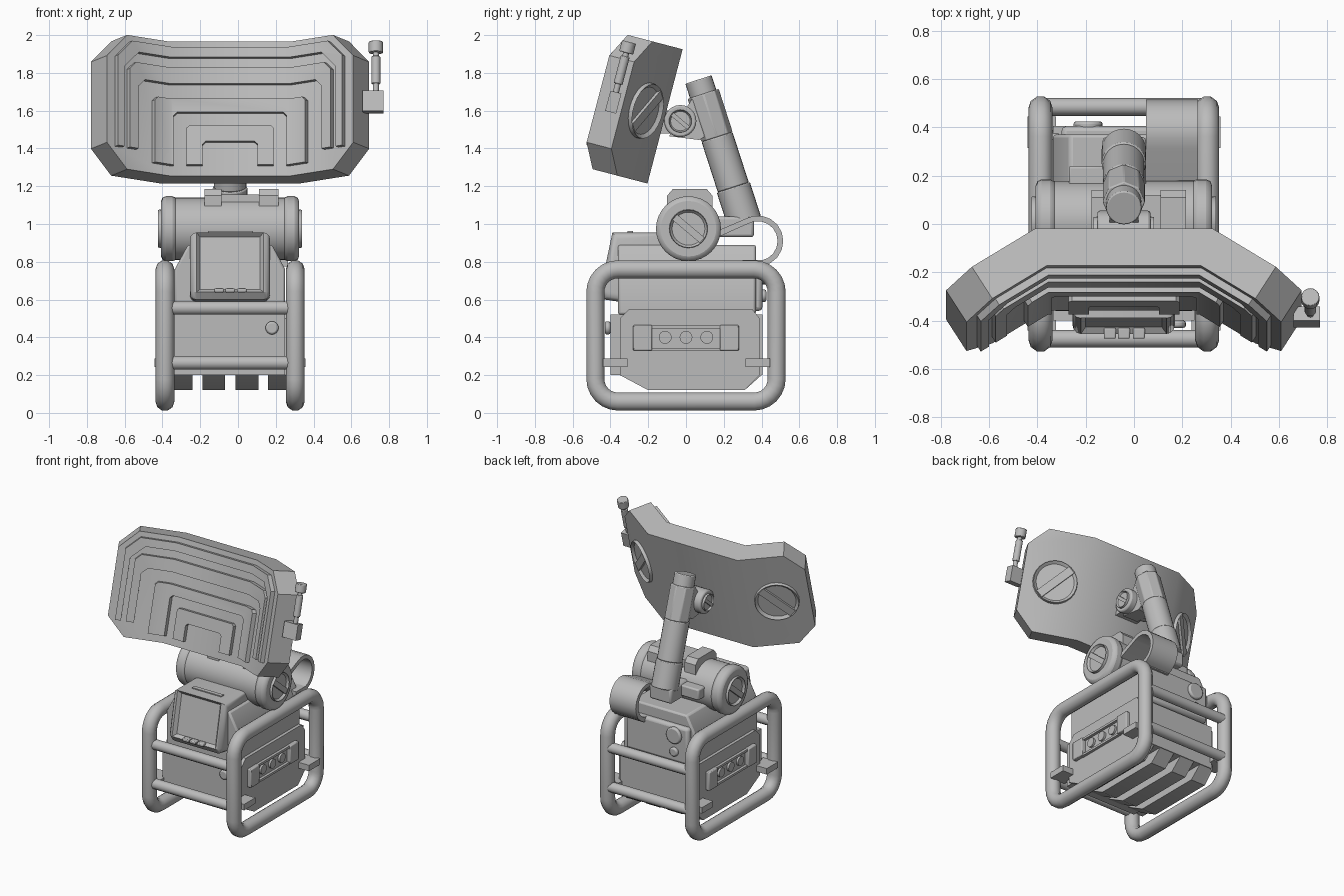
import bpy, bmesh, math
from mathutils import Vector, Matrix

if "Cube" in bpy.data.objects:
    bpy.data.objects.remove(bpy.data.objects["Cube"])

GREY = (0.5, 0.5, 0.5, 1)
mat = bpy.data.materials.new("plain_grey")
mat.use_nodes = True
mat.diffuse_color = GREY
mat.node_tree.nodes["Principled BSDF"].inputs["Base Color"].default_value = GREY
made = []
XC = -0.042  # centre line of the machine


def finish(name, bm, bevel=0):
    bmesh.ops.recalc_face_normals(bm, faces=bm.faces)
    me = bpy.data.meshes.new(name)
    bm.to_mesh(me)
    bm.free()
    me.materials.append(mat)
    ob = bpy.data.objects.new(name, me)
    bpy.context.collection.objects.link(ob)
    if bevel:
        m = ob.modifiers.new("bevel", "BEVEL")
        m.width, m.segments, m.limit_method = bevel, 2, "ANGLE"
    made.append(ob)
    return ob


def along_x(u, v, w):
    return (w, u, v)


def along_y(u, v, w):
    return (u, w, v)


def prism_mesh(pts, w0, w1, place, cuts=()):
    bm = bmesh.new()
    low = [bm.verts.new((u, v, w0)) for u, v in pts]
    high = [bm.verts.new((u, v, w1)) for u, v in pts]
    bm.faces.new(low)
    bm.faces.new(high)
    for i in range(len(pts)):
        j = (i + 1) % len(pts)
        bm.faces.new((low[i], low[j], high[j], high[i]))
    for c in cuts:
        bmesh.ops.bisect_plane(bm, geom=bm.verts[:] + bm.edges[:] + bm.faces[:],
                               plane_co=(c, 0, 0), plane_no=(1, 0, 0))
    for v in bm.verts:
        v.co = place(*v.co)
    return bm


def prism(name, pts, w0, w1, place=along_x, cuts=(), bevel=0):
    return finish(name, prism_mesh(pts, w0, w1, place, cuts), bevel)


def box(name, x, y, z, bevel=0):
    return prism(name, [(y[0], z[0]), (y[1], z[0]), (y[1], z[1]), (y[0], z[1])], x[0], x[1], bevel=bevel)


def axis_matrix(p, d):
    return Matrix.Translation(p) @ Vector(d).to_track_quat("Z", "Y").to_matrix().to_4x4()


def rod(name, p0, p1, r, seg=24, bevel=0, r2=None):
    p0, p1 = Vector(p0), Vector(p1)
    bm = bmesh.new()
    bmesh.ops.create_cone(bm, cap_ends=True, segments=seg, radius1=r, radius2=r if r2 is None else r2,
                          depth=(p1 - p0).length, matrix=axis_matrix((p0 + p1) / 2, p1 - p0))
    return finish(name, bm, bevel)


def slotted_knob(name, p, d, r, h, turn=0.7):
    # dished disc with a raised bar across it
    bm = bmesh.new()
    bmesh.ops.create_cone(bm, cap_ends=True, segments=24, radius1=r, radius2=r * 0.95, depth=2 * h)
    top = max(bm.faces, key=lambda f: f.calc_center_median().z)
    bmesh.ops.inset_region(bm, faces=[top], thickness=r * 0.12, depth=-h * 0.8)
    bmesh.ops.create_cube(bm, size=1, matrix=Matrix.Rotation(turn, 4, "Z") @
                          Matrix.Diagonal((r * 1.8, r * 0.36, h * 1.9, 1)))
    bm.transform(axis_matrix(p, d))
    return finish(name, bm)


def tube(name, pts, r, cyclic=False):
    cu = bpy.data.curves.new(name, "CURVE")
    cu.dimensions, cu.bevel_depth, cu.bevel_resolution = "3D", r, 3
    cu.use_fill_caps = True
    sp = cu.splines.new("POLY")
    sp.points.add(len(pts) - 1)
    for q, p in zip(sp.points, pts):
        q.co = (*p, 1)
    sp.use_cyclic_u = cyclic
    cu.materials.append(mat)
    bpy.context.collection.objects.link(bpy.data.objects.new(name, cu))


# roll cage: two rounded side loops joined by cross bars
for side, x in (("right", -0.387), ("left", 0.303)):
    loop = []
    for k, (sy, sz) in enumerate(((1, 1), (-1, 1), (-1, -1), (1, -1))):
        for i in range(7):
            a = math.radians(90 * k + 15 * i)
            loop.append((x, sy * 0.36 + 0.12 * math.cos(a), 0.41 + sz * 0.23 + 0.12 * math.sin(a)))
    tube(side + "_cage_loop", loop, 0.05, True)
for y in (-0.475, 0.485):
    for z in (0.265, 0.555):
        tube("cross_bar", [(-0.38, y, z), (0.30, y, z)], 0.037)

# engine body, ribs below, side plates
box("lower_body", (-0.335, 0.25), (-0.4, 0.405), (0.2, 0.52))
prism("upper_body", [(-0.335, 0.52), (0.25, 0.52), (0.25, 0.76), (0.18, 0.89), (-0.265, 0.89), (-0.335, 0.76)],
      -0.36, 0.37, along_y, bevel=0.012)
box("rear_cover", (-0.3, 0.21), (0.3, 0.405), (0.54, 0.81), 0.02)
for a, b in ((-0.335, -0.24), (-0.187, -0.07), (-0.013, 0.108), (0.16, 0.25)):
    prism("belly_rib", [(-0.35, 0.23), (-0.35, 0.2), (-0.2, 0.12), (0.31, 0.12), (0.4, 0.2), (0.4, 0.23)], a, b)
plate = [(-0.35, 0.5), (-0.3, 0.55), (0.35, 0.55), (0.39, 0.5), (0.39, 0.2), (0.31, 0.12), (-0.2, 0.12), (-0.35, 0.2)]
for s in (-1, 1):
    def xs(a, b):
        return tuple(sorted((XC + s * a, XC + s * b)))
    prism("side_plate", plate, *xs(0.27, 0.315))
    for y in (-0.23, 0.23):
        box("panel_end", xs(0.31, 0.345), (y - 0.05, y + 0.05), (0.33, 0.465), 0.006)
    for z in (0.335, 0.455):
        box("panel_rail", xs(0.31, 0.335), (-0.2, 0.2), (z - 0.008, z + 0.008))
    for y in (-0.11, 0, 0.11):
        rod("panel_button", (XC + s * 0.31, y, 0.4), (XC + s * 0.33, y, 0.4), 0.034, 16)
    for y in (-0.375, 0.38):
        box("cage_clip", xs(0.28, 0.40), (y - 0.065, y + 0.065), (0.243, 0.287))
rod("front_knob", (0.18, -0.4, 0.45), (0.18, -0.43, 0.45), 0.035, 16, 0.01)
rod("rear_knob_large", (-0.19, 0.39, 0.74), (-0.19, 0.425, 0.74), 0.06, 20, 0.01)
rod("rear_knob_small", (-0.19, 0.39, 0.62), (-0.19, 0.425, 0.62), 0.033, 16, 0.01)

# screen housing with sunken display
bm = prism_mesh([(-0.39, 0.955), (-0.455, 0.64), (-0.43, 0.6), (-0.1, 0.55), (-0.1, 0.955)], -0.255, 0.17, along_x)
bmesh.ops.recalc_face_normals(bm, faces=bm.faces)
sides = [e for e in bm.edges if abs(e.verts[0].co.x - e.verts[1].co.x) < 0.01]
bmesh.ops.bevel(bm, geom=sides, offset=0.035, segments=3, affect="EDGES", profile=0.5)
face = max((f for f in bm.faces if f.normal.y < -0.9), key=lambda f: f.calc_area())
bmesh.ops.inset_region(bm, faces=[face], thickness=0.028, depth=-0.025)
finish("screen_housing", bm)
for x in (-0.1, -0.042, 0.02):
    box("screen_button", (x - 0.025, x + 0.025), (-0.475, -0.43), (0.638, 0.66), 0.006)
box("housing_vent", (-0.16, 0.08), (-0.31, -0.28), (0.95, 0.962))

# horizontal drum with slotted ends
DY, DZ = 0.013, 0.975
rod("drum", (-0.33, DY, DZ), (0.25, DY, DZ), 0.165, 32)
for s in (-1, 1):
    rod("drum_cap", (XC + s * 0.28, DY, DZ), (XC + s * 0.365, DY, DZ), 0.172, 32, 0.025)
    slotted_knob("drum_knob", (XC + s * 0.362, DY, DZ), (s, 0, 0), 0.105, 0.02, -0.7)
saddle = [(-0.1, 1.06), (-0.1, 1.15), (-0.07, 1.185), (0.11, 1.185), (0.14, 1.15), (0.14, 1.06)]
for a, b in ((-0.177, -0.087), (0.11, 0.215)):
    prism("drum_saddle", saddle, a, b)
box("saddle_bridge", (-0.1, 0.12), (-0.07, 0.12), (1.08, 1.155))
box("arm_foot", (-0.13, 0.05), (0.1, 0.36), (0.93, 1.04), 0.015)
box("foot_link", (-0.27, -0.12), (0.14, 0.24), (0.95, 1.03), 0.01)

# curled strap behind the drum
arc = [(0.38 + 0.135 * math.cos(math.radians(a)), 0.91 + 0.135 * math.sin(math.radians(a)))
       for a in range(-80, 121, 20)]
inner = [(0.38 + 0.105 * math.cos(math.radians(a)), 0.91 + 0.105 * math.sin(math.radians(a)))
         for a in range(120, -81, -20)]
prism("strap", arc + [(0.18, 0.97), (0.18, 0.935)] + inner, 0.05, 0.265)
box("strap_anchor", (0.05, 0.265), (0.3, 0.42), (0.775, 0.81))

# leaning arm
top, foot = Vector((XC, 0.066, 1.765)), Vector((XC, 0.31, 1.01))
run = (foot - top).normalized()
for name, a, b, r, seg in (("arm_tip", 0, 0.1, 0.073, 24), ("arm_head", 0.08, 0.32, 0.088, 8),
                           ("arm_tube", 0.32, 0.6, 0.086, 24), ("arm_sleeve", 0.6, 0.79, 0.092, 24)):
    rod(name, top + run * a, top + run * b, r, seg, 0.006)

# hinge between arm and reflector
HY, HZ = -0.03, 1.545
prism("hinge_lug", [(-0.09, 1.465), (0.07, 1.445), (0.16, 1.5), (0.1, 1.67), (0.03, 1.66)], XC - 0.06, XC + 0.06)
rod("hinge_barrel", (XC - 0.11, HY, HZ), (XC + 0.11, HY, HZ), 0.085, 24, 0.01)
box("hinge_mount", (XC - 0.09, XC + 0.09), (-0.16, -0.03), (1.48, 1.6))
for s in (-1, 1):
    slotted_knob("hinge_knob", (XC + s * 0.11, HY, HZ), (s, 0, 0), 0.062, 0.015, -0.7)

# folded reflector: s runs across the front, v is height, d is depth
FOLD, KINK, THICK = math.radians(32), 0.32, 0.16
FRONT, UP = Vector((0, -0.967, 0.253)), Vector((0, 0.253, 0.967))
ORIGIN = Vector((XC, -0.018, 1.925))


def at(x, depth, v):
    return ORIGIN + Vector((x, 0, 0)) + FRONT * depth + UP * v


def folded(s, v, d):
    sign, a = (1 if s >= 0 else -1), abs(s)
    if abs(a - KINK) < 1e-4:
        return at(sign * (KINK - d * math.tan(FOLD / 2)), THICK + d, v)
    if a < KINK:
        return at(s, THICK + d, v)
    a -= KINK
    return at(sign * (KINK + a * math.cos(FOLD) - d * math.sin(FOLD)),
              THICK + a * math.sin(FOLD) + d * math.cos(FOLD), v)


half = [(0.585, 0), (0.711, -0.13), (0.711, -0.605), (0.585, -0.735)]
prism("reflector", half + [(-s, v) for s, v in reversed(half)], -THICK, 0, folded, (-KINK, KINK))

# nested arched ridges on the reflector face
for so, vo, si, vi, c in ((0.66, -0.036, 0.62, -0.093, 0.09), (0.587, -0.15, 0.532, -0.238, 0.04),
                          (0.43, -0.32, 0.3, -0.393, 0.02), (0.23, -0.465, 0.145, -0.553, 0.015)):
    half = [(so - c, vo), (so, vo - c), (so, -0.62 if so > 0.5 else -0.68), (si, -0.62 if so > 0.5 else -0.68),
            (si, vi - c), (si - c, vi)]
    prism("reflector_ridge", half + [(-s, v) for s, v in reversed(half)], -0.01, 0.03, folded, (-KINK, KINK))

# slotted discs behind both wings
for s in (-1, 1):
    out = Vector((s * math.sin(FOLD), 0, 0)) - FRONT * math.cos(FOLD)
    slotted_knob("wing_disc", at(s * 0.547, 0.113, -0.365), out, 0.155, 0.022, s * 0.7)

# aerial on the reflector's left edge
base = Vector((0.73, -0.385, 1.645))
bm = bmesh.new()
bmesh.ops.create_cube(bm, size=1, matrix=axis_matrix(base - Vector((0.015, 0, 0)), UP) @
                      Matrix.Diagonal((0.11, 0.06, 0.11, 1)))
finish("aerial_base", bm)
for name, a, b, r in (("aerial_stem", 0.04, 0.28, 0.016), ("aerial_sleeve", 0.1, 0.25, 0.024),
                      ("aerial_cap", 0.27, 0.33, 0.038)):
    rod(name, base + UP * a, base + UP * b, r, 16, 0.004)

# smooth shading that keeps hard edges
bpy.ops.object.select_all(action="DESELECT")
for ob in made:
    ob.select_set(True)
bpy.context.view_layer.objects.active = made[0]
bpy.ops.object.shade_smooth_by_angle(angle=math.radians(32))
